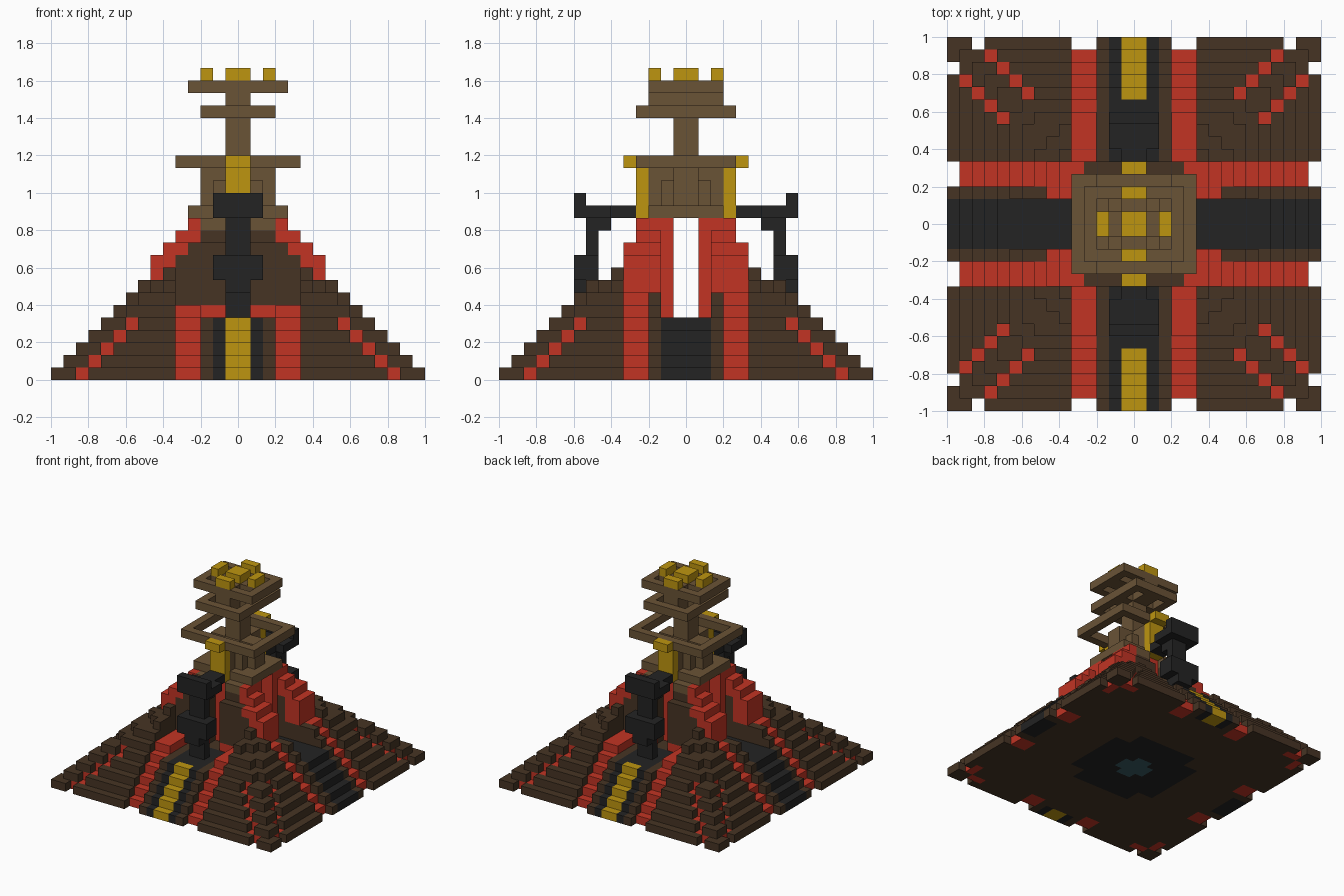
import bpy, bmesh

old = bpy.data.objects.get("Cube")
if old:
    bpy.data.objects.remove(old)

U = 1 / 15          # edge of one block
grid = {}           # block cell in the +x +y quarter -> part name


def srgb(*c):
    return tuple(((v / 255 + 0.055) / 1.055) ** 2.4 for v in c) + (1.0,)


COLOURS = {
    "dark_brown": srgb(70, 52, 36), "tan": srgb(106, 83, 54),
    "red": srgb(194, 52, 36), "black": srgb(35, 35, 35),
    "gold": srgb(190, 149, 16), "teal": srgb(55, 90, 100),
}
PARTS = {
    "pyramid_tiers": "dark_brown", "corner_inlays": "red", "side_stairs": "black",
    "side_rails": "red", "front_back_rails": "red", "gold_stairs": "gold",
    "stair_borders": "black", "inner_walls": "red", "foundation": "black",
    "foundation_pool": "teal", "idols": "black", "shrine": "tan",
    "shrine_pillars": "gold", "tower": "tan", "crown": "gold",
}


def fill(part, x0, x1, y0, y1, z0, z1):
    """Fill a box of blocks in the quarter; part None carves it away."""
    for x in range(x0, x1):
        for y in range(y0, y1):
            for z in range(z0, z1):
                if part:
                    grid[x, y, z] = part
                else:
                    grid.pop((x, y, z), None)


def ring(part, x, y, z):
    """One block thick rectangular ring."""
    fill(part, x - 1, x, 0, y, z, z + 1)
    fill(part, 0, x, y - 1, y, z, z + 1)


# Stepped pyramid, upper tiers with cut corners
for k in range(9):
    h = 15 - k if k < 8 else 7
    fill("pyramid_tiers", 0, h, 0, h, k, k + 1)
    cut = 0 if k < 5 else 1 if k < 7 else 2
    for i in range(cut):
        fill(None, h - 1 - i, h, h - cut + i, h, k, k + 1)
fill("pyramid_tiers", 0, 6, 0, 5, 9, 10)
fill("pyramid_tiers", 0, 5, 0, 5, 10, 11)
fill("pyramid_tiers", 0, 4, 0, 4, 11, 12)

# Notches with red inlays climbing beside each corner
for k in range(5):
    a, b = 12 - k, 14 - k
    fill(None, a, a + 1, b, b + 1, k, k + 1)
    fill(None, b, b + 1, a, a + 1, k, k + 1)
    fill("corner_inlays", a - 1, a + 1, b - 1, b, k, k + 1)
    fill("corner_inlays", b - 1, b, a - 1, a + 1, k, k + 1)

# Open passage from side to side with black stairs
fill(None, 0, 15, 0, 2, 5, 13)
fill(None, 7, 15, 2, 3, 7, 13)
for k in range(5):
    fill("side_stairs", 13 - k, 15 - k, 0, 2, k, k + 1)
fill("side_stairs", 0, 10, 0, 2, 4, 5)

# Red rails climbing the sides up to the shrine
for k in range(13):
    h = 14 - k if k < 8 else 7 if k < 10 else 16 - k
    y0 = 3 if k < 7 else 2
    y1 = 5 if k < 11 else 4
    fill(None, h, 15, y0, y1, k, k + 1)
    fill("side_rails", h - 2, h, y0, y1, k, k + 1)

# Front and back recess with gold stairs, black borders and red rails
fill(None, 0, 5, 5, 15, 6, 13)
fill(None, 0, 3, 5, 15, 5, 6)
for k in range(6):
    fill(None, 3, 5, 14 - k, 15, k, k + 1)
    fill("front_back_rails", 3, 5, 12 - k, 14 - k, k, k + 1)
    if k < 5:
        fill("gold_stairs", 0, 1, 13 - k, 15 - k, k, k + 1)
        fill("stair_borders", 1, 2, 13 - k, 15 - k, k, k + 1)
fill("front_back_rails", 3, 5, 5, 9, 5, 6)
fill("stair_borders", 0, 2, 5, 10, 4, 5)

# Niche and red walls around the inner passage
fill(None, 0, 1, 3, 5, 5, 12)
fill("inner_walls", 0, 1, 1, 3, 5, 13)
fill("inner_walls", 0, 4, 1, 2, 5, 13)
fill("inner_walls", 1, 3, 4, 5, 5, 6)

# Foundation underneath
fill("foundation", 0, 6, 0, 4, 0, 1)
fill("foundation", 0, 4, 0, 6, 0, 1)
fill("foundation_pool", 0, 2, 0, 1, 0, 1)
fill("foundation_pool", 0, 1, 0, 2, 0, 1)

# Idols standing before the front and back niches
fill("idols", 0, 1, 7, 8, 5, 13)
fill("idols", 0, 1, 7, 9, 7, 8)
fill("idols", 0, 2, 7, 9, 8, 10)
fill("idols", 0, 1, 6, 8, 12, 13)
fill("idols", 0, 1, 4, 9, 13, 14)
fill("idols", 0, 2, 6, 9, 13, 14)
fill("idols", 0, 2, 8, 9, 14, 15)

# Shrine on top with an open ring canopy
fill("shrine", 1, 3, 2, 4, 12, 13)
fill("shrine", 0, 4, 0, 3, 13, 14)
fill("shrine", 0, 2, 0, 2, 14, 16)
fill("shrine", 0, 3, 0, 1, 14, 17)
fill("shrine", 0, 1, 0, 3, 14, 17)
ring("shrine", 5, 4, 17)
fill("shrine_pillars", 0, 1, 3, 4, 13, 17)
fill("shrine_pillars", 0, 1, 4, 5, 17, 18)

# Tower with two ring platforms and a gold crown
fill("tower", 0, 1, 0, 1, 17, 24)
ring("tower", 3, 4, 21)
fill("tower", 0, 1, 0, 4, 21, 22)
fill("tower", 0, 3, 0, 1, 21, 22)
fill("tower", 0, 1, 0, 3, 22, 23)
ring("tower", 4, 3, 23)
fill("tower", 0, 4, 0, 1, 23, 24)
fill("tower", 0, 1, 0, 3, 23, 24)
fill("crown", 0, 1, 0, 1, 24, 25)
fill("crown", 2, 3, 0, 1, 24, 25)
fill("crown", 0, 1, 2, 3, 24, 25)

# Mirror the quarter to the other three
full = {}
for (x, y, z), part in grid.items():
    for mx in (x, -1 - x):
        for my in (y, -1 - y):
            full[mx, my, z] = part

mats = {}
for name, col in COLOURS.items():
    m = bpy.data.materials.new(name)
    m.use_nodes = True
    m.diffuse_color = col
    m.node_tree.nodes["Principled BSDF"].inputs["Base Color"].default_value = col
    mats[name] = m


def build(part, colour):
    """Make one object from the exposed block faces of a part."""
    bm = bmesh.new()
    verts = {}
    for cell, owner in full.items():
        if owner != part:
            continue
        for axis in range(3):
            for side in (0, 1):
                near = list(cell)
                near[axis] += 2 * side - 1
                if tuple(near) in full:
                    continue
                loop = []
                for a, b in ((0, 0), (1, 0), (1, 1), (0, 1)):
                    p = list(cell)
                    p[axis] += side
                    p[(axis + 1) % 3] += a
                    p[(axis + 2) % 3] += b
                    p = tuple(p)
                    if p not in verts:
                        verts[p] = bm.verts.new([c * U for c in p])
                    loop.append(verts[p])
                bm.faces.new(loop if side else loop[::-1])
    mesh = bpy.data.meshes.new(part)
    bm.to_mesh(mesh)
    bm.free()
    mesh.materials.append(mats[colour])
    bpy.context.scene.collection.objects.link(bpy.data.objects.new(part, mesh))


for part, colour in PARTS.items():
    build(part, colour)
